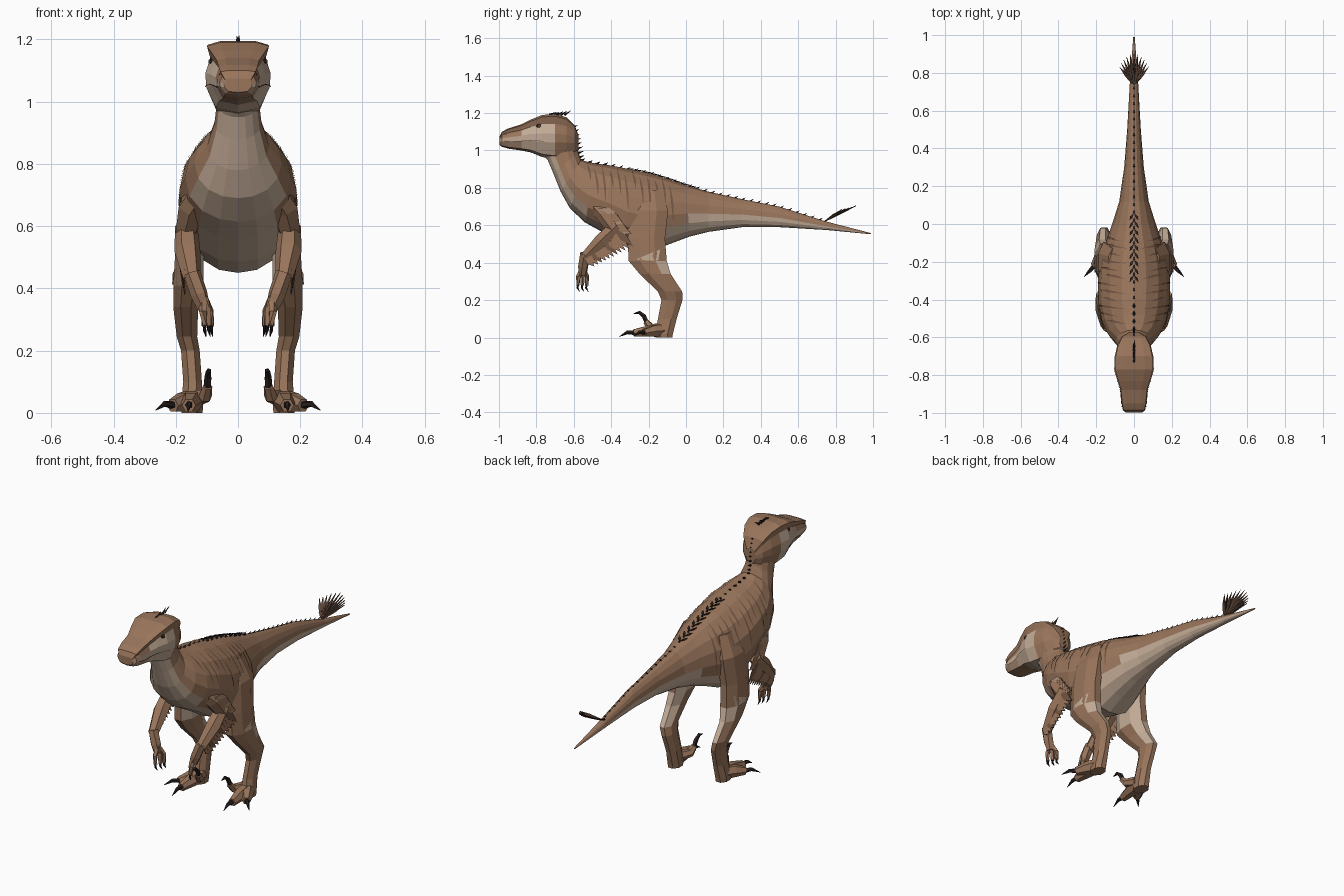
import bpy, bmesh, math
from mathutils import Vector
from mathutils.bvhtree import BVHTree

if "Cube" in bpy.data.objects:
    bpy.data.objects.remove(bpy.data.objects["Cube"], do_unlink=True)


def material(name, red, green, blue):
    mat = bpy.data.materials.new(name)
    mat.use_nodes = True
    mat.diffuse_color = (red, green, blue, 1)
    mat.node_tree.nodes["Principled BSDF"].inputs["Base Color"].default_value = (red, green, blue, 1)
    return mat


BROWN, CREAM, BLACK, DARK, AMBER, TAN, UMBER = range(7)
palette = [
    material("hide brown", .32, .178, .105),
    material("belly cream", .56, .42, .315),
    material("claw black", .022, .015, .013),
    material("feather dark brown", .10, .055, .036),
    material("eye amber", .16, .06, .02),
    material("jaw tan", .42, .275, .185),
    material("stripe umber", .18, .095, .057),
]


def finish(name, bm, mirror=False, thickness=0):
    """Turn a bmesh into a flat shaded object."""
    bmesh.ops.recalc_face_normals(bm, faces=bm.faces)
    mesh = bpy.data.meshes.new(name)
    bm.to_mesh(mesh)
    bm.free()
    obj = bpy.data.objects.new(name, mesh)
    bpy.context.collection.objects.link(obj)
    for mat in palette:
        mesh.materials.append(mat)
    if thickness:
        solid = obj.modifiers.new("thickness", "SOLIDIFY")
        solid.thickness, solid.offset = thickness, 0
    if mirror:
        obj.modifiers.new("mirror", "MIRROR").use_mirror_merge = False
    return obj


def loft(bm, rings, paint):
    """Skin closed rings of points; paint(ring, side) picks the colour."""
    rows = [[bm.verts.new(p) for p in ring] for ring in rings]
    n = len(rows[0])
    for i, (a, b) in enumerate(zip(rows, rows[1:])):
        for j in range(n):
            k = (j + 1) % n
            bm.faces.new((a[j], a[k], b[k], b[j])).material_index = paint(i, j)
    bm.faces.new(rows[0]).material_index = paint(0, 0)
    bm.faces.new(rows[-1]).material_index = paint(len(rows) - 2, 0)


def tube(bm, path, radii, colour=BROWN, sides=6):
    """Tapered tube along a path."""
    pts = [Vector(p) for p in path]
    rings = []
    for i, (p, r) in enumerate(zip(pts, radii)):
        turn = (pts[min(i + 1, len(pts) - 1)] - pts[max(i - 1, 0)]).to_track_quat('Z', 'Y')
        angles = [math.tau * j / sides for j in range(sides)]
        rings.append([p + turn @ Vector((r * math.cos(a), r * math.sin(a), 0)) for a in angles])
    loft(bm, rings, lambda i, j: colour)


def feather(bm, root, tip, width, side, colour):
    """Flat pointed blade from root to tip."""
    root, tip, side = Vector(root), Vector(tip), Vector(side).normalized()
    mid = root.lerp(tip, .55)
    corners = (root, mid + side * width, tip, mid - side * width)
    bm.faces.new([bm.verts.new(c) for c in corners]).material_index = colour


# Body, neck and tail: top y, top z, bottom y, bottom z, half width, cream limit
sections = [
    (.99, .558, .99, .552, .004, .5), (.75, .62, .75, .575, .022, .5),
    (.5, .70, .5, .59, .036, .5), (.3, .74, .3, .59, .052, .45),
    (.12, .78, .12, .565, .078, .4), (0, .815, .02, .54, .112, .35),
    (-.1, .85, -.1, .495, .15, .25), (-.2, .88, -.2, .45, .18, .18),
    (-.3, .9, -.32, .485, .192, .12), (-.4, .92, -.44, .56, .187, .15),
    (-.48, .93, -.54, .615, .17, .22), (-.53, .94, -.62, .69, .14, .25),
    (-.56, .95, -.67, .78, .1, .28), (-.575, .99, -.71, .88, .076, .3),
    (-.59, 1.05, -.74, .95, .068, .3), (-.62, 1.12, -.78, .99, .066, .3),
]
SIDES = 16


def height(j):
    return ((1 + math.cos(math.tau * j / SIDES)) / 2) ** 1.15


body_rings = []
for ty, tz, by, bz, w, limit in sections:
    ring = []
    for j in range(SIDES):
        p = Vector((0, by, bz)).lerp(Vector((0, ty, tz)), height(j))
        s = math.sin(math.tau * j / SIDES)
        p.x = w * math.copysign(abs(s) ** 1.12, s)
        ring.append(p)
    body_rings.append(ring)
bm = bmesh.new()
loft(bm, body_rings,
     lambda i, j: CREAM if (height(j) + height(j + 1)) / 2 < sections[i][5] else BROWN)
body = finish("body", bm)

# Head: y, top z, bottom z, half width, skinned over a half profile of brow, cheek and jaw
half = [(0, 1), (.55, 1), (.95, .95), (.85, .78), (1, .56), (.97, .36), (.68, .07)]
head_sections = [
    (-.575, 1.08, 1.0, .03), (-.595, 1.135, .985, .064), (-.64, 1.178, .965, .088),
    (-.7, 1.195, .955, .102), (-.77, 1.19, .965, .105), (-.83, 1.165, .99, .088),
    (-.88, 1.14, 1.0, .072), (-.95, 1.118, 1.01, .066), (-.985, 1.1, 1.02, .059),
    (-.997, 1.075, 1.03, .045),
]
profile = half + [(0, 0)] + [(-x, t) for x, t in reversed(half[1:])]
head_rings = [[(x * w, y, low + t * (top - low)) for x, t in profile]
              for y, top, low, w in head_sections]


def head_paint(i, j):
    j = min(j, len(profile) - 1 - j)
    cheek = 3 <= i <= 5 and 3 <= j <= 5
    lips = 6 <= i <= 8 and j == 4
    jaw = i >= 6 and j == 5
    throat = i <= 4 and j == 6
    return CREAM if cheek or lips or throat else TAN if jaw else BROWN


bm = bmesh.new()
loft(bm, head_rings, head_paint)
head = finish("head", bm)


def surface(obj):
    mesh = obj.data
    return BVHTree.FromPolygons([v.co for v in mesh.vertices], [p.vertices[:] for p in mesh.polygons])


def plate(bm, tree, points, colour):
    """Lay a thin painted strip on a surface, pairs of (y, z) edges."""
    rows = []
    for pair in points:
        hits = [tree.ray_cast(Vector((1, y, z)), Vector((-1, 0, 0))) for y, z in pair]
        if all(h[0] for h in hits):
            rows.append([bm.verts.new(h[0] + h[1] * .004) for h in hits])
    for a, b in zip(rows, rows[1:]):
        bm.faces.new((a[0], a[1], b[1], b[0])).material_index = colour


def spine(y):
    """Height of the back at y."""
    for a, b in zip(sections, sections[1:]):
        if b[0] <= y <= a[0]:
            return a[1] + (b[1] - a[1]) * (a[0] - y) / (a[0] - b[0])
    return sections[0][1]


# Flank stripes
bm = bmesh.new()
tree = surface(body)
for s in range(12):
    y = -.53 + s * .04
    length = .09 + .05 * (s % 3)
    start = spine(y) - .012 - .02 * (s % 2)
    strip = []
    for k in range(8):
        f = k / 7
        w = .005 * math.sin(math.pi * f) + .0005
        mid, z = y + .04 * f - .02 * f * f, start - length * f
        strip.append(((mid - w, z), (mid + w, z)))
    plate(bm, tree, strip, UMBER)
finish("flank_stripes", bm, mirror=True)

# Eyes, pupils, mouth line and nostrils
tree = surface(head)
bm = bmesh.new()
for r, colour in ((.016, BLACK), (.009, AMBER)):
    disc = bmesh.ops.create_uvsphere(bm, u_segments=8, v_segments=6, radius=r)["verts"]
    for v in disc:
        v.co = Vector((v.co.x * .6 + .083 + (.016 - r) * .9, v.co.y - .785, v.co.z * .8 + 1.13))
        for f in v.link_faces:
            f.material_index = colour
finish("eyes", bm, mirror=True)
bm = bmesh.new()
mouth = [(-.97 + .03 * k, 1.05 - .004 * math.sin(k)) for k in range(8)]
plate(bm, tree, [((y, z), (y, z + .003)) for y, z in mouth], UMBER)
plate(bm, tree, [((-.972, 1.085), (-.972, 1.091)), ((-.958, 1.085), (-.958, 1.093))], BLACK)
finish("mouth_and_nostrils", bm, mirror=True)

# Spines along neck, back and tail, and the small crest
bm = bmesh.new()
for s in range(32):
    y = -.555 + s * .041
    r = .01 if y < -.42 else .006
    tube(bm, [(0, y - .008, spine(y) - .005), (0, y + .014, spine(y + .014) + .013)], [r, .0005], BLACK, 4)
for s in range(8):
    z, y = .96 + s * .023, -.56 - .005 * s
    tube(bm, [(0, y - .02, z), (0, y + .018, z + .014)], [.009, .0005], BLACK, 4)
for s in range(5):
    y = -.73 + s * .02
    tube(bm, [(0, y, 1.19), (.004 * (-1) ** s, y + .035, 1.205 + .002 * s)], [.007, .0005], BLACK, 4)
finish("back_spines", bm)

# Arrow shaped scales over the middle of the back
bm = bmesh.new()
for s in range(9):
    y = -.29 + s * .041
    feather(bm, (0, y + .022, spine(y + .022) + .005), (.024, y - .018, spine(y - .018) + .002), .007,
            (1, .6, 0), BLACK)
finish("back_scales", bm, mirror=True, thickness=.004)

# Feather fan on the tail
bm = bmesh.new()
for s in range(-5, 6):
    a = s * .15
    reach = .175 - .008 * abs(s)
    for lift, share, colour in ((.085, 1, DARK), (.06, .7, UMBER if s % 2 else BLACK)):
        tip = (reach * share * math.sin(a) * .85, .735 + reach * share * math.cos(a),
               .62 + lift - .004 * abs(s))
        feather(bm, (0, .735, .618), tip, .008, (math.cos(a), -math.sin(a), .3), colour)
finish("tail_feathers", bm, thickness=.004)

# Legs: x, y, z, half width, half depth
leg = [
    (.1, -.2, .79, .035, .07), (.145, -.2, .68, .043, .105), (.155, -.212, .53, .046, .1),
    (.16, -.205, .41, .048, .102), (.168, -.165, .34, .04, .083), (.164, -.085, .245, .033, .065),
    (.153, -.075, .2, .03, .056), (.146, -.1, .1, .03, .05), (.148, -.118, .02, .036, .048),
    (.148, -.118, 0, .034, .045),
]
angles = [math.tau * (j + .5) / 8 for j in range(8)]
leg_rings = [[(x + rx * 1.08 * math.cos(a), y + ry * 1.08 * math.sin(a), z) for a in angles]
             for x, y, z, rx, ry in leg]


def leg_paint(i, j):
    knee = i == 3 and j <= 2
    shin = i == 4 and 1 <= j <= 2
    thigh = i in (1, 2) and 2 <= j <= 4
    return CREAM if knee or shin or thigh else BROWN


bm = bmesh.new()
loft(bm, leg_rings, leg_paint)
legs = finish("legs", bm, mirror=True)

# Pale patch over each knee
bm = bmesh.new()
plate(bm, surface(legs), [((-.26, .415), (-.25, .425)), ((-.2, .412), (-.19, .45)),
                          ((-.15, .412), (-.14, .47))], CREAM)
finish("knee_patches", bm, mirror=True)

# Two walking toes with claws, and the raised sickle claw
bm = bmesh.new()
for tip, claw in (((.158, -.28, .024), (.16, -.358, .004)), ((.21, -.225, .024), (.265, -.28, .008))):
    root, tip, claw = Vector((.145, -.125, .038)), Vector(tip), Vector(claw)
    tube(bm, [root, root.lerp(tip, .5) + Vector((0, 0, .003)), tip], [.04, .034, .022])
    arch = tip.lerp(claw, .45) + Vector((0, 0, .012))
    tube(bm, [tip.lerp(root, .1), arch, claw], [.014, .01, .001], BLACK, 5)
tube(bm, [(.13, -.14, .05), (.105, -.19, .055), (.098, -.215, .085)], [.028, .023, .016])
tube(bm, [(.099, -.205, .07), (.096, -.225, .115), (.094, -.25, .135), (.092, -.28, .128)],
     [.013, .012, .009, .001], BLACK, 5)
finish("feet", bm, mirror=True)

# Arms and clawed fingers
bm = bmesh.new()
elbow, wrist = Vector((.166, -.39, .58)), Vector((.148, -.54, .43))
tube(bm, [(.115, -.49, .72), (.15, -.44, .66), elbow], [.042, .046, .036])
tube(bm, [elbow + Vector((0, .02, .02)), elbow.lerp(wrist, .4) + Vector((.004, 0, 0)), wrist],
     [.036, .042, .028])
tube(bm, [wrist + Vector((0, 0, .02)), (.125, -.55, .38), (.11, -.552, .335)], [.028, .028, .021])
for x, y in ((.112, -.578), (.098, -.555), (.09, -.532)):
    tube(bm, [(.11, -.552, .37), (x, y + .002, .325), (x - .004, y, .28)], [.015, .013, .01], BROWN, 5)
    tube(bm, [(x - .004, y, .285), (x - .005, y - .002, .266), (x - .009, y + .01, .245)],
         [.008, .006, .001], BLACK, 5)
finish("arms", bm, mirror=True)

# Feather fringe behind the arms
bm = bmesh.new()
for s in range(11):
    f = s / 10
    root = elbow.lerp(wrist, f) + Vector((.02, -.01, .015))
    tip = root + Vector((.004, .12 - .06 * f, -.11 + .045 * f))
    feather(bm, root, tip, .02, (0, .7, .7), BROWN if s % 4 else UMBER)
    root = Vector((.165, -.47, .69)).lerp(elbow, f) + Vector((.018, 0, 0))
    feather(bm, root, root + Vector((.006, .1, -.025)), .016, (0, .3, 1), BROWN if s % 5 else TAN)
finish("arm_feathers", bm, mirror=True, thickness=.004)
